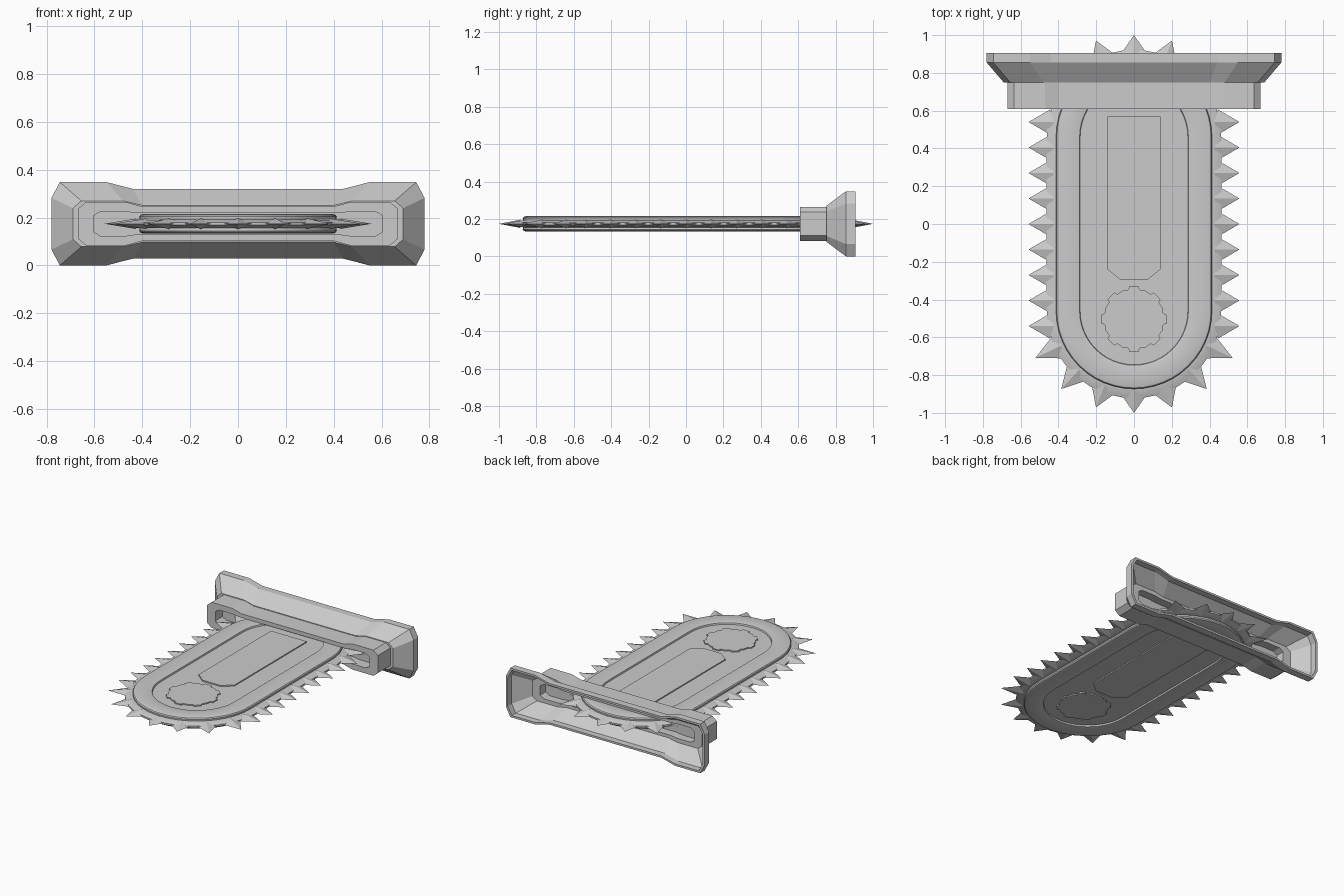
import bpy, bmesh
from math import sin, cos, pi, radians

if "Cube" in bpy.data.objects:
    bpy.data.objects.remove(bpy.data.objects["Cube"])

ZC = 0.174   # height of the blade plane
CY = 0.46    # centre of each rounded blade end


def loft(name, rings, caps=True, loop=False, smooth=False):
    """Skin a list of equal-length point rings."""
    bm = bmesh.new()
    vr = [[bm.verts.new(p) for p in r] for r in rings]
    n = len(rings[0])
    pairs = list(zip(vr, vr[1:])) + ([(vr[-1], vr[0])] if loop else [])
    for a, b in pairs:
        for i in range(n):
            j = (i + 1) % n
            bm.faces.new((a[i], a[j], b[j], b[i]))
    if caps:
        bm.faces.new(vr[0])
        bm.faces.new(vr[-1])
    return finish(name, bm, smooth)


def finish(name, bm, smooth=False):
    bmesh.ops.recalc_face_normals(bm, faces=bm.faces)
    me = bpy.data.meshes.new(name)
    bm.to_mesh(me)
    bm.free()
    ob = bpy.data.objects.new(name, me)
    bpy.context.collection.objects.link(ob)
    if smooth:
        bpy.ops.object.select_all(action='DESELECT')
        ob.select_set(True)
        bpy.context.view_layer.objects.active = ob
        bpy.ops.object.shade_smooth_by_angle(angle=radians(35))
    return ob


def stadium(r, z, n=24):
    pts = []
    for start, cy in ((0, CY), (pi, -CY)):
        for i in range(n + 1):
            a = start + pi * i / n
            pts.append((r * cos(a), cy + r * sin(a), z))
    return pts


def prism(name, pts, z0, z1, inset=0.0):
    loft(name, [[(x, y, z0) for x, y in pts], [(x, y, z1) for x, y in pts]])


# chain band between the two guide plates
loft("chain_band", [stadium(r, ZC + z) for r, z in
                    ((0.40, -0.02), (0.435, -0.016), (0.462, -0.006),
                     (0.462, 0.006), (0.435, 0.016), (0.40, 0.02))], smooth=True)

# teeth: four-sided spikes around the band
bm = bmesh.new()


def tooth(cx, cy, dx, dy, tip):
    def at(off, tang, z):
        return bm.verts.new((cx + dx * off - dy * tang, cy + dy * off + dx * tang, ZC + z))
    base = [at(0.445, 0.066, 0), at(0.425, 0, 0.022), at(0.445, -0.066, 0), at(0.425, 0, -0.022)]
    top = at(tip, 0, 0)
    for i in range(4):
        bm.faces.new((base[i], base[(i + 1) % 4], top))
    bm.faces.new(base)


for s in (-1, 1):
    for i in range(-4, 5):
        tooth(0, i * 0.135, s, 0, 0.558)
    for k, tip in ((0, 0.54), (1, 0.549), (2, 0.565), (3, 0.579)):
        for m in ((1, -1) if k else (1,)):
            a = radians(21.5 * k) * m
            tooth(0, s * CY, sin(a), s * cos(a), tip)
finish("chain_teeth", bm)

# guide plates with recessed centre, panel and cog on both faces
PLATE = ((0.400, 0.012), (0.412, 0.018), (0.413, 0.030), (0.408, 0.037), (0.396, 0.041),
         (0.298, 0.041), (0.288, 0.038), (0.285, 0.028))
panel = [(-0.14, 0.57), (-0.14, -0.24), (-0.07, -0.297), (0.07, -0.297), (0.14, -0.24), (0.14, 0.57)]
cog = []
for k in range(8):
    for da, r in ((-11, 0.158), (-8, 0.175), (8, 0.175), (11, 0.158), (22.5, 0.162)):
        a = radians(45 * k + da)
        cog.append((r * cos(a), -0.503 + r * sin(a)))
for side, s in (("upper", 1), ("lower", -1)):
    loft(side + "_guide_plate", [stadium(r, ZC + s * z) for r, z in PLATE], smooth=True)
    prism(side + "_panel", panel, ZC + s * 0.024, ZC + s * 0.036)
    prism(side + "_cog", cog, ZC + s * 0.024, ZC + s * 0.036)


def outline(y, xe, xc, x1, x2, ze, zs, zm):
    """Waisted, chamfered outline: end, chamfer, shoulder and waist."""
    q = [(xe, zs), (xc, ze), (x1, ze), (x2, zm)]
    pts = q + [(-x, z) for x, z in reversed(q)]
    pts += [(-x, -z) for x, z in pts]
    return [(x, y, ZC + z) for x, z in pts]


# hollow housing: collar, flared mouth and through slot
slot = (0.605, 0.575, 0.47, 0.42, 0.051, 0.033, 0.044)
collar = (0.67, 0.635, 0.47, 0.40, 0.091, 0.062, 0.072)
neck = (0.69, 0.655, 0.48, 0.40, 0.096, 0.065, 0.077)
mouth = (0.78, 0.745, 0.55, 0.44, 0.174, 0.108, 0.146)
mouth_in = (0.765, 0.733, 0.545, 0.435, 0.160, 0.102, 0.132)
floor = (0.665, 0.63, 0.47, 0.40, 0.080, 0.055, 0.066)
loft("housing", [outline(y, *p) for y, p in
                 ((0.61, slot), (0.61, collar), (0.75, collar), (0.75, neck),
                  (0.855, mouth), (0.905, mouth), (0.905, mouth_in), (0.86, mouth_in),
                  (0.77, floor), (0.77, slot))], caps=False, loop=True)

# inner wall closing the slot around the blade
loft("slot_wall", [outline(0.69, *slot), outline(0.71, *slot)])
